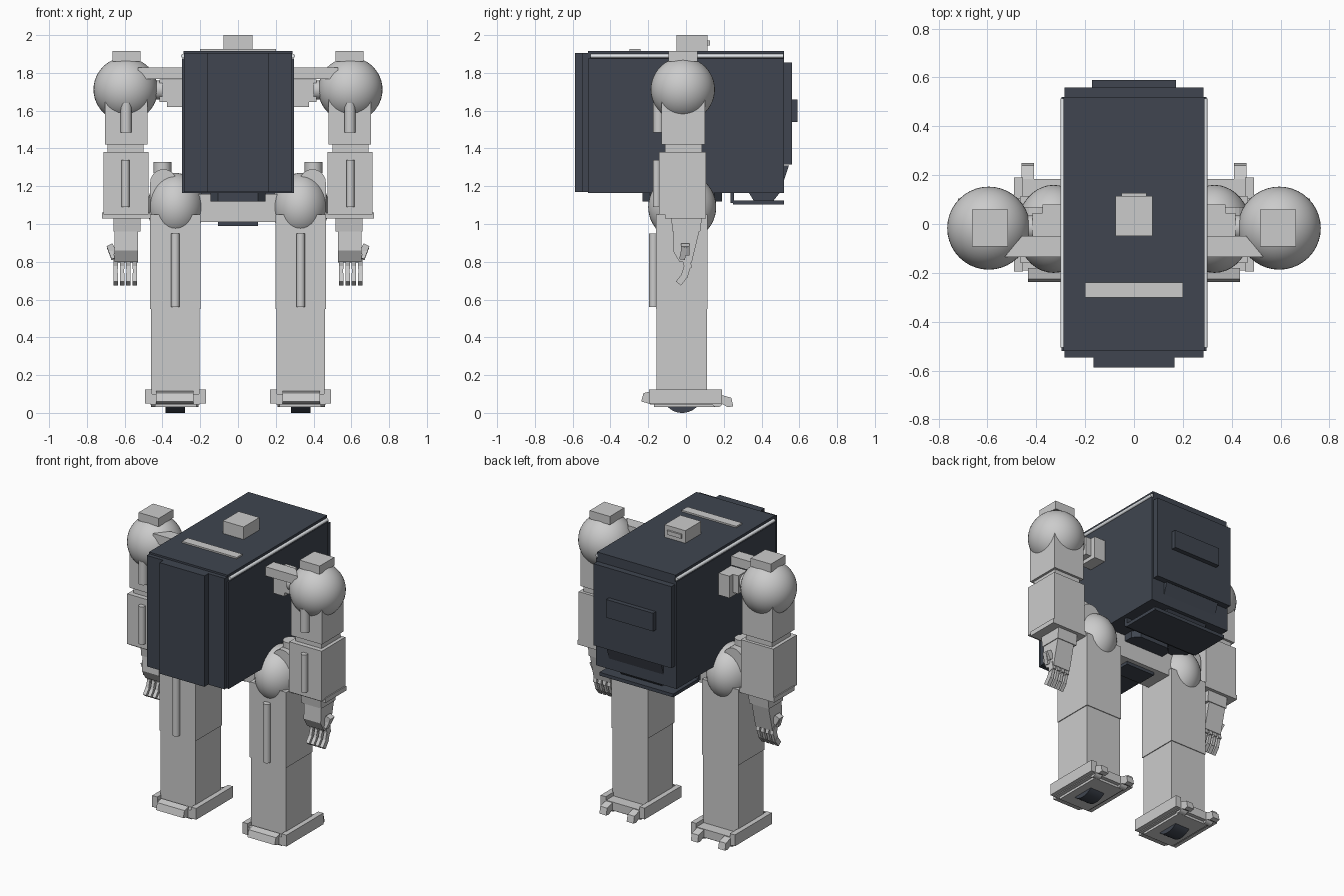
import bpy, bmesh, math
from mathutils import Vector

if "Cube" in bpy.data.objects:
    bpy.data.objects.remove(bpy.data.objects["Cube"])


def material(name, rgb):
    m = bpy.data.materials.new(name)
    m.diffuse_color = (*rgb, 1)
    m.use_nodes = True
    m.node_tree.nodes["Principled BSDF"].inputs["Base Color"].default_value = m.diffuse_color
    return m


DARK = material("dark_armour", (0.05, 0.06, 0.08))
LIGHT = material("light_trim", (0.8, 0.83, 0.86))


def finish(name, bm, mat=None, smooth=False):
    bmesh.ops.recalc_face_normals(bm, faces=bm.faces)
    me = bpy.data.meshes.new(name)
    bm.to_mesh(me)
    bm.free()
    ob = bpy.data.objects.new(name, me)
    bpy.context.collection.objects.link(ob)
    if mat:
        me.materials.append(mat)
    if smooth:
        bpy.context.view_layer.objects.active = ob
        ob.select_set(True)
        bpy.ops.object.shade_smooth_by_angle(angle=math.radians(35))
        ob.select_set(False)
    return ob


def box(name, x, y, z, mat=None, s=1):
    """Box from (min, max) ranges; s = -1 mirrors it across x."""
    bm = bmesh.new()
    bmesh.ops.create_cube(bm, size=1)
    for v in bm.verts:
        v.co = [r[0] if c < 0 else r[1] for c, r in zip(v.co, (x, y, z))]
        v.co.x *= s
    return finish(name, bm, mat)


def prism(name, outline, axis, lo, hi, mat=None, s=1):
    """Extrude a 2D outline along x, y or z."""
    bm = bmesh.new()
    rings = []
    for d in (lo, hi):
        ring = []
        for a, b in outline:
            co = {"x": (d, a, b), "y": (a, d, b), "z": (a, b, d)}[axis]
            ring.append(bm.verts.new((co[0] * s, co[1], co[2])))
        rings.append(ring)
        bm.faces.new(ring)
    n = len(outline)
    for i in range(n):
        j = (i + 1) % n
        bm.faces.new((rings[0][i], rings[0][j], rings[1][j], rings[1][i]))
    return finish(name, bm, mat)


def rod(name, a, b, r, mat=None, s=1, sides=24):
    a, b = Vector((a[0] * s, a[1], a[2])), Vector((b[0] * s, b[1], b[2]))
    bm = bmesh.new()
    bmesh.ops.create_cone(bm, cap_ends=True, segments=sides, radius1=r, radius2=r, depth=(b - a).length)
    q = (b - a).to_track_quat("Z", "Y")
    for v in bm.verts:
        v.co = q @ v.co + (a + b) / 2
    return finish(name, bm, mat, True)


def beam(name, a, b, w, t, s=1):
    """Square bar running in the yz plane between two points."""
    a, b = Vector((a[0] * s, a[1], a[2])), Vector((b[0] * s, b[1], b[2]))
    d = (b - a).normalized()
    side = Vector((1, 0, 0)) - d * d.x
    side.normalize()
    up = d.cross(side)
    bm = bmesh.new()
    bmesh.ops.create_cube(bm, size=1)
    for v in bm.verts:
        c = v.co.copy()
        v.co = (a + b) / 2 + d * c.z * (b - a).length + side * c.x * w + up * c.y * t
    return finish(name, bm)


def ball(name, c, r, s=1):
    bm = bmesh.new()
    bmesh.ops.create_uvsphere(bm, u_segments=40, v_segments=24, radius=1)
    for v in bm.verts:
        v.co = [c[i] * (s if i == 0 else 1) + v.co[i] * r[i] for i in range(3)]
    return finish(name, bm, None, True)


# Torso shell with layered front and back armour
box("torso_shell", (-.285, .285), (-.52, .52), (1.165, 1.905), DARK)
box("roof_plate", (-.288, .288), (-.52, .52), (1.9, 1.917), DARK)
box("front_plate", (-.285, .285), (-.547, -.515), (1.17, 1.905), DARK)
box("front_centre_plate", (-.165, .165), (-.587, -.54), (1.17, 1.905), DARK)
box("back_plate", (-.285, .285), (.515, .56), (1.315, 1.855), DARK)
box("back_hatch", (-.172, .172), (.555, .59), (1.54, 1.66), DARK)
prism("back_slope", [(.45, 1.31), (.545, 1.31), (.52, 1.235), (.49, 1.165), (.45, 1.165)],
      "x", -.2, .2, DARK)
box("rear_tray", (-.27, .27), (.25, .52), (1.103, 1.125), DARK)
box("tray_lip", (-.27, .27), (.235, .255), (1.11, 1.165), DARK)
prism("tray_housing", [(.33, 1.17), (.5, 1.17), (.46, 1.12), (.36, 1.12)], "x", -.15, .15, DARK)
for s in (1, -1):
    box("side_panel", (.28, .296), (-.52, .52), (1.165, 1.875), DARK, s)
    rod("roof_rail", (.291, -.505, 1.89), (.291, .515, 1.89), .011, LIGHT, s, 16)

# Roof details
box("roof_strip", (-.2, .2), (-.3, -.24), (1.91, 1.927))
box("sensor_head", (-.076, .076), (-.05, .115), (1.91, 2.0))
box("sensor_window", (-.052, .052), (.11, .127), (1.945, 1.972))

# Waist and pelvis
c = .04
prism("waist_collar", [(-.145 + c, -.23), (.145 - c, -.23), (.145, -.23 + c), (.145, .19 - c),
                       (.145 - c, .19), (-.145 + c, .19), (-.145, .19 - c), (-.145, -.23 + c)],
      "z", 1.12, 1.17, DARK)
prism("pelvis", [(-.25, 1.16), (.25, 1.16), (.25, 1.04), (.2, 1.01), (-.2, 1.01), (-.25, 1.04)],
      "y", -.1, .09)
box("pelvis_base", (-.105, .105), (-.07, .06), (.99, 1.02), DARK)

for s in (1, -1):
    # Shoulder
    box("shoulder_mount", (.28, .375), (-.05, .08), (1.62, 1.765), None, s)
    box("shoulder_step", (.37, .415), (-.05, .045), (1.645, 1.765), None, s)
    rod("shoulder_axle", (.4, -.015, 1.71), (.5, -.015, 1.71), .05, None, s)
    prism("shoulder_bar", [(.28, -.135), (.53, -.135), (.46, -.05), (.28, -.05)], "z", 1.768, 1.828, None, s)
    ball("shoulder_ball", (.595, -.017, 1.712), (.17, .17, .17), s)
    box("shoulder_cap", (.516, .664), (-.093, .06), (1.86, 1.915), None, s)

    # Arm
    box("upper_arm", (.48, .705), (-.13, .1), (1.42, 1.7), None, s)
    box("elbow", (.5, .69), (-.11, .085), (1.36, 1.43), None, s)
    rod("upper_arm_piston", (.592, -.145, 1.485), (.592, -.145, 1.64), .029, None, s)
    box("forearm", (.475, .713), (-.142, .105), (1.05, 1.382), None, s)
    box("forearm_rim", (.465, .72), (-.11, .105), (1.03, 1.06), None, s)
    rod("forearm_piston", (.595, -.155, 1.09), (.595, -.155, 1.34), .021, None, s)

    # Hand
    prism("wrist", [(-.08, 1.04), (.085, 1.04), (.075, .96), (-.07, .96)], "x", .515, .66, None, s)
    prism("palm", [(-.065, .97), (.07, .96), (.03, .795), (-.035, .8), (-.07, .86)],
          "x", .53, .655, None, s)
    beam("thumb_base", (.655, -.005, .84), (.68, -.005, .89), .035, .045, s)
    beam("thumb_tip", (.685, -.008, .88), (.66, -.02, .815), .02, .03, s)
    for i in range(4):
        fx = .546 + i * .034
        beam("finger_base", (fx, .0, .82), (fx, .012, .765), .024, .04, s)
        beam("finger_middle", (fx, .01, .785), (fx, -.01, .72), .02, .036, s)
        beam("finger_tip", (fx, -.005, .73), (fx, -.04, .685), .024, .034, s)

    # Hip: ball with a round-topped block and cap
    ball("hip_ball", (.33, -.02, 1.09), (.15, .18, .18), s)
    arch = [(.395 + .07 * math.cos(a * math.pi / 12), 1.22 + .07 * math.sin(a * math.pi / 12))
            for a in range(13)]
    prism("hip_block", [(.465, 1.0)] + arch + [(.325, 1.0)], "y", -.1, .07, None, s)
    rod("hip_cap", (.4, -.02, 1.27), (.4, -.02, 1.328), .047, None, s)

    # Leg
    box("upper_leg", (.198, .465), (-.16, .115), (.55, 1.05), None, s)
    box("lower_leg", (.203, .46), (-.155, .11), (.1, .56), None, s)
    rod("leg_piston", (.332, -.172, .56), (.332, -.172, .95), .023, None, s)

    # Foot
    box("foot_base", (.2, .465), (-.19, .185), (.045, .1), None, s)
    for x0, x1 in ((.17, .207), (.455, .492)):
        box("foot_side", (x0, x1), (-.195, .19), (.05, .125), None, s)
    box("sole", (.22, .44), (-.17, .16), (.03, .05), None, s)
    rod("sole_rocker", (.28, -.02, .109), (.385, -.02, .109), .109, DARK, s, 48)
    prism("toe", [(-.18, .115), (-.225, .105), (-.237, .06), (-.18, .045)], "x", .235, .435, None, s)
    for x0 in (.21, .41):
        prism("heel_claw", [(.17, .1), (.24, .08), (.25, .035), (.22, .03), (.17, .06)],
              "x", x0, x0 + .05, None, s)
        rod("heel_pad", (x0, .165, .06), (x0 + .05, .165, .06), .03, None, s)
